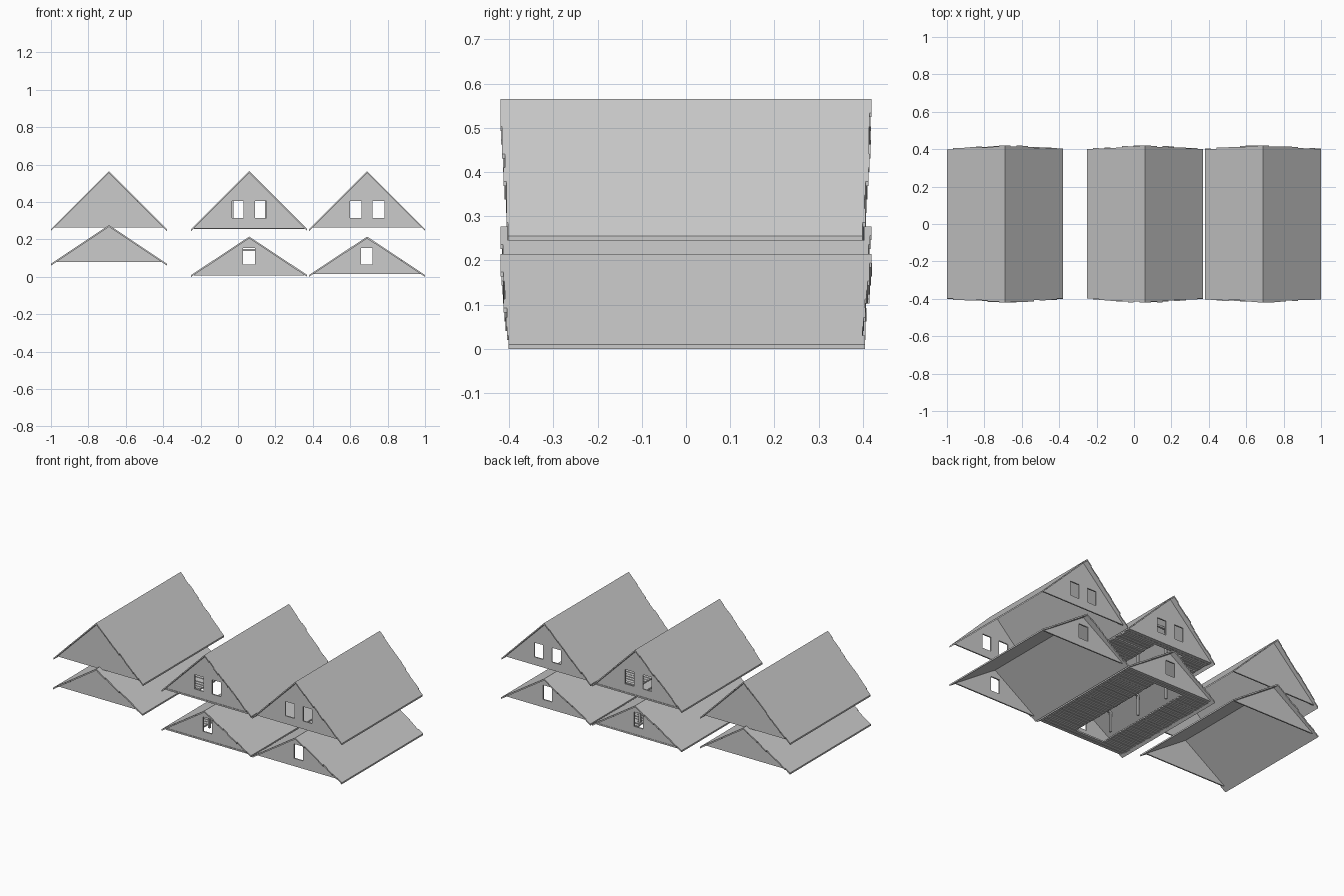
import bpy, bmesh, random

random.seed(4)
cube = bpy.data.objects.get("Cube")
if cube:
    bpy.data.objects.remove(cube, do_unlink=True)

grey = bpy.data.materials.new("plain_grey")
grey.use_nodes = True
COLOUR = (0.6, 0.6, 0.6, 1)
grey.diffuse_color = COLOUR
grey.node_tree.nodes["Principled BSDF"].inputs["Base Color"].default_value = COLOUR

HALF = 0.31       # half width of every roof
THICK = 0.01      # vertical thickness of the roof
ROWS = 10         # plank rows on each slope
GABLE_Y = 0.385   # outer face of the gable walls


def finish(bm, name):
    bmesh.ops.recalc_face_normals(bm, faces=bm.faces)
    mesh = bpy.data.meshes.new(name)
    bm.to_mesh(mesh)
    bm.free()
    mesh.materials.append(grey)
    obj = bpy.data.objects.new(name, mesh)
    bpy.context.collection.objects.link(obj)
    return obj


def extrude_outline(bm, points, offset):
    face = bm.faces.new([bm.verts.new(p) for p in points])
    new = bmesh.ops.extrude_face_region(bm, geom=[face])["geom"]
    verts = [v for v in new if isinstance(v, bmesh.types.BMVert)]
    bmesh.ops.translate(bm, vec=offset, verts=verts)


def add_box(bm, lo, hi):
    x0, y0, z0 = lo
    x1, y1, z1 = hi
    base = [(x0, y0, z0), (x1, y0, z0), (x1, y1, z0), (x0, y1, z0)]
    extrude_outline(bm, base, (0, 0, z1 - z0))


def rake_edge():
    # uneven plank ends, shorter towards the eave
    return [0.419 - 0.02 * i / ROWS + random.uniform(-0.004, 0.004) * (i > 0)
            for i in range(ROWS)]


def roof(name, cx, eave, apex):
    bm = bmesh.new()
    for side in (-1, 1):
        outline = []
        for end, order in ((-1, 1), (1, -1)):
            edge = []
            for i, y in enumerate(rake_edge()):
                for t in (i / ROWS, (i + 1) / ROWS):
                    edge.append((cx + side * HALF * t, end * y, apex + (eave - apex) * t))
            outline += edge[::order]
        extrude_outline(bm, outline, (0, 0, -THICK))
    finish(bm, name)


def gable(name, cx, eave, apex, base, windows, y):
    # wall split into cells around the window openings
    slope = (apex - eave) / HALF
    top = apex - THICK * 0.7
    reach = (top - base) / slope
    bm = bmesh.new()
    cuts = sorted({-reach, 0, reach} | {w for win in windows for w in win[:2]})

    def height(x):
        return top - slope * abs(x)

    for a, b in zip(cuts, cuts[1:]):
        spans = [(base, base, height(a), height(b))]
        for x0, x1, z0, z1 in windows:
            if x0 - 1e-6 <= a and b <= x1 + 1e-6:
                spans = [(base, base, z0, z0), (z1, z1, height(a), height(b))]
        for la, lb, ha, hb in spans:
            pts = [(cx + a, y, la), (cx + b, y, lb)]
            if hb - lb > 1e-5:
                pts.append((cx + b, y, hb))
            if ha - la > 1e-5:
                pts.append((cx + a, y, ha))
            extrude_outline(bm, pts, (0, -0.008 if y > 0 else 0.008, 0))
    bmesh.ops.remove_doubles(bm, verts=bm.verts, dist=1e-5)
    # remove the hidden walls between cells
    seen = {}
    for f in bm.faces:
        seen.setdefault(tuple(round(c, 4) for c in f.calc_center_median()), []).append(f)
    doubled = [f for group in seen.values() if len(group) > 1 for f in group]
    bmesh.ops.delete(bm, geom=doubled, context="FACES")
    finish(bm, name)


def floor_boards(name, cx, base):
    # boards across the attic, broken by a long hatch
    bm = bmesh.new()
    pitch, count = 0.026, 30
    for i in range(count):
        y = (i - count / 2) * pitch
        drop = random.uniform(0, 0.004)
        reach = 0.295 - random.uniform(0, 0.006)
        in_hatch = 2 <= i < count - 2
        spans = [(-reach, -0.125), (0.075, reach)] if in_hatch else [(-reach, reach)]
        for a, b in spans:
            add_box(bm, (cx + a, y + 0.002, base - 0.006 - drop),
                    (cx + b, y + pitch - 0.003, base + 0.003 - drop))
    finish(bm, name)


def trusses(name, cx, eave, apex, base):
    # posts and collar beams under the slopes
    bm = bmesh.new()
    top = apex - (apex - eave) / HALF * 0.09 - THICK
    for y in (-0.24, 0, 0.24):
        for x in (-0.09, 0.09):
            add_box(bm, (cx + x - 0.006, y - 0.006, base), (cx + x + 0.006, y + 0.006, top))
        add_box(bm, (cx - 0.096, y - 0.006, top - 0.008), (cx + 0.096, y + 0.006, top + 0.003))
    finish(bm, name)


UPPER_WINDOWS = [(-0.092, -0.03, 0.315, 0.405), (0.03, 0.092, 0.315, 0.405)]
LOWER_WINDOW = [(-0.032, 0.03, 0.065, 0.155)]

# name, centre x, eave height, ridge height, wall base, windows, has floor
HOUSES = [
    ("right_upper", -0.69, 0.255, 0.565, 0.265, [], False),
    ("right_lower", -0.69, 0.07, 0.277, 0.078, [], False),
    ("middle_upper", 0.06, 0.255, 0.565, 0.265, UPPER_WINDOWS, True),
    ("middle_lower", 0.06, 0.01, 0.215, 0.016, LOWER_WINDOW, True),
    ("left_upper", 0.69, 0.255, 0.565, 0.265, UPPER_WINDOWS, False),
    ("left_lower", 0.69, 0.01, 0.215, 0.016, LOWER_WINDOW, False),
]

for name, cx, eave, apex, base, windows, has_floor in HOUSES:
    roof(name + "_roof", cx, eave, apex)
    gable(name + "_front_gable", cx, eave, apex, base, windows, -GABLE_Y)
    gable(name + "_back_gable", cx, eave, apex, base, windows, GABLE_Y)
    if has_floor:
        floor_boards(name + "_floor_boards", cx, base)
        trusses(name + "_trusses", cx, eave, apex, base)
